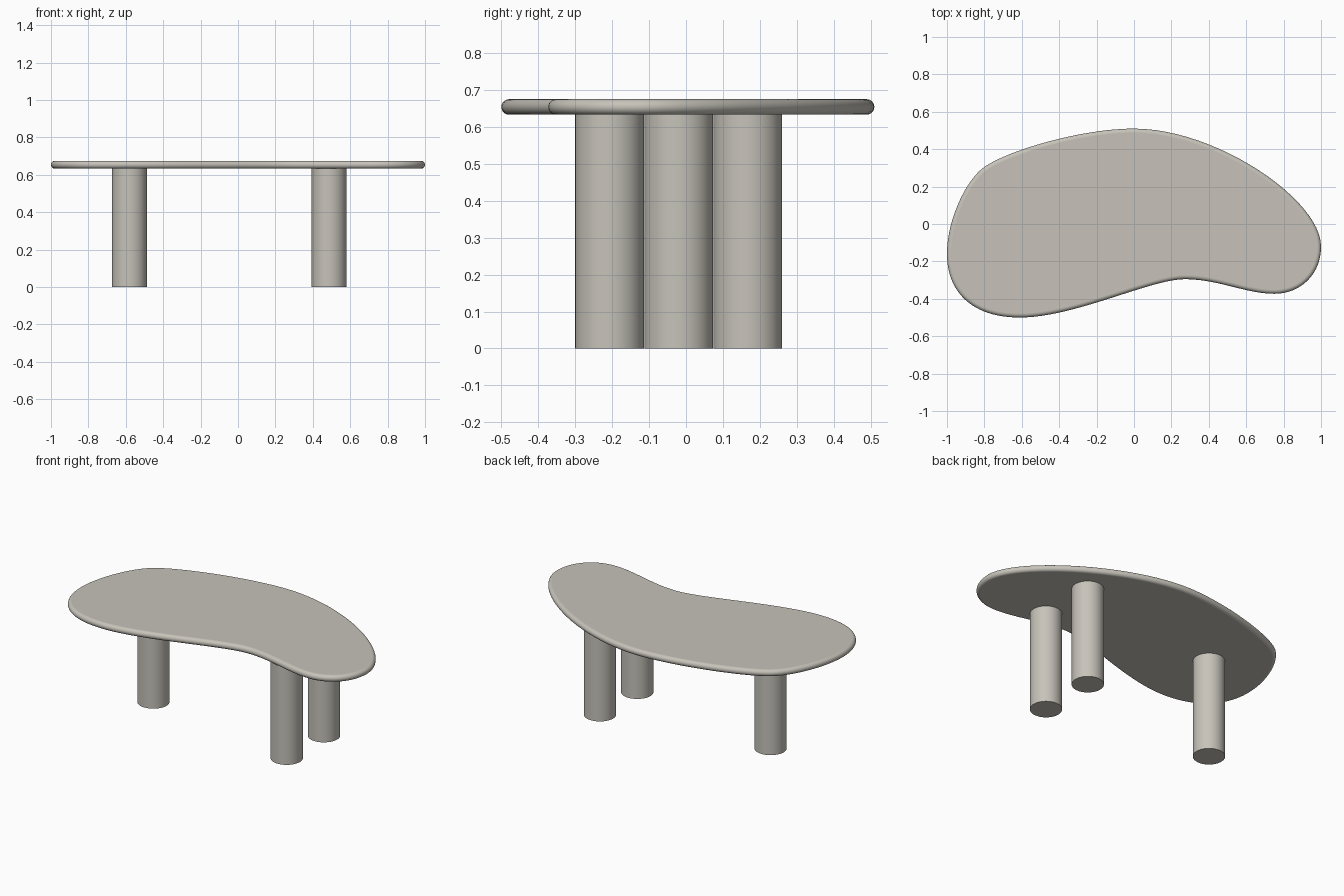
import bpy, bmesh, math
from mathutils import Vector
from mathutils.geometry import interpolate_bezier

if "Cube" in bpy.data.objects:
    bpy.data.objects.remove(bpy.data.objects["Cube"])

mat = bpy.data.materials.new("warm_grey")
mat.diffuse_color = (0.57, 0.545, 0.49, 1)
mat.use_nodes = True
mat.node_tree.nodes["Principled BSDF"].inputs["Base Color"].default_value = mat.diffuse_color


def loft(name, rings):
    """Skin a stack of closed rings, with smooth sides and flat caps."""
    bm = bmesh.new()
    loops = [[bm.verts.new(p) for p in ring] for ring in rings]
    n = len(loops[0])
    for a, b in zip(loops, loops[1:]):
        for i in range(n):
            j = (i + 1) % n
            bm.faces.new((a[i], a[j], b[j], b[i])).smooth = True
    bm.faces.new(loops[0][::-1])
    bm.faces.new(loops[-1])
    bmesh.ops.recalc_face_normals(bm, faces=bm.faces)
    mesh = bpy.data.meshes.new(name)
    bm.to_mesh(mesh)
    bm.free()
    mesh.materials.append(mat)
    obj = bpy.data.objects.new(name, mesh)
    bpy.context.collection.objects.link(obj)
    return obj


# Tabletop outline: (handle in, point, handle out), clockwise from the back
nodes = [
    ((-0.28, 0.51), (0, 0.51), (0.44, 0.51)),
    ((1, 0.13), (1, -0.12), (1, -0.27)),
    ((0.89, -0.373), (0.75, -0.373), (0.60, -0.373)),
    ((0.45, -0.295), (0.27, -0.295), (0.09, -0.295)),
    ((-0.32, -0.5), (-0.61, -0.5), (-0.87, -0.5)),
    ((-1, -0.36), (-1, -0.16), (-1, 0.02)),
    ((-0.9, 0.235), (-0.8, 0.305), (-0.67, 0.395)),
]
outline = []
for k, (_, p, h_out) in enumerate(nodes):
    h_in, q, _ = nodes[(k + 1) % len(nodes)]
    pts = interpolate_bezier(*[Vector((*v, 0)) for v in (p, h_out, h_in, q)], 25)
    outline += pts[:-1]
outline.reverse()  # counter-clockwise, so outward is to the right of travel

# Tabletop: outline inset around a half-round edge
Z0, Z1 = 0.633, 0.675
R, MID = (Z1 - Z0) / 2, (Z0 + Z1) / 2
N = len(outline)
outward = []
for i in range(N):
    t = (outline[(i + 1) % N] - outline[i - 1]).normalized()
    outward.append(Vector((t.y, -t.x, 0)))
rings = []
for s in range(15):
    a = -math.pi / 2 + math.pi * s / 14
    inset, z = R * (1 - math.cos(a)), MID + R * math.sin(a)
    rings.append([p - d * inset + Vector((0, 0, z)) for p, d in zip(outline, outward)])
loft("tabletop", rings)

# Three round legs
for name, x, y in (("left_leg", -0.58, -0.02),
                   ("front_right_leg", 0.487, -0.207),
                   ("back_right_leg", 0.487, 0.167)):
    loft(name, [[(x + 0.093 * math.cos(a), y + 0.093 * math.sin(a), z)
                 for a in (2 * math.pi * i / 64 for i in range(64))]
                for z in (0, Z0 + 0.005)])
